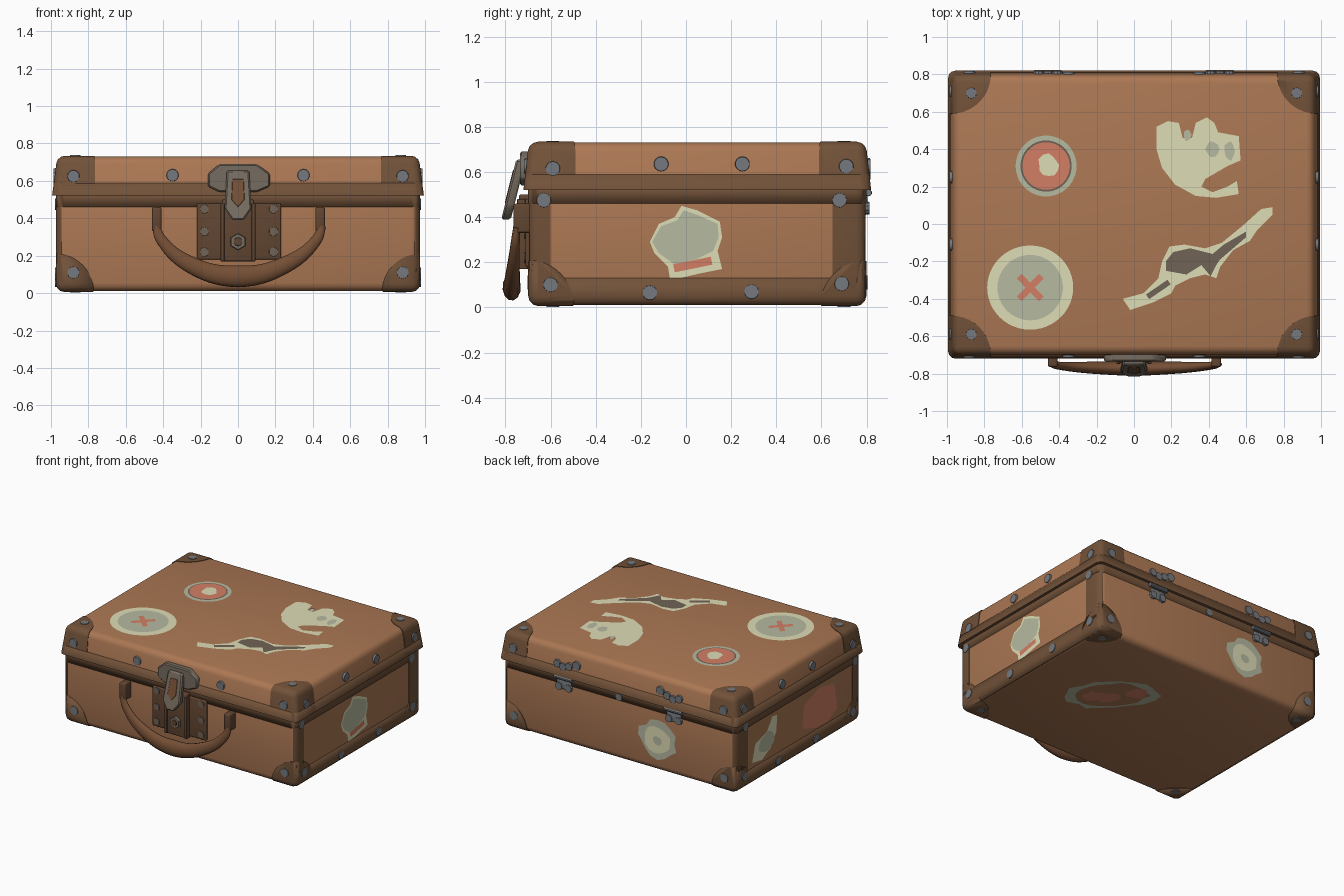
import bpy, bmesh, math, random
from mathutils import Vector, Matrix

if "Cube" in bpy.data.objects:
    bpy.data.objects.remove(bpy.data.objects["Cube"])

random.seed(4)
CY = 0.05                       # case centre in y (latch sticks out in front)


def srgb(r, g, b):
    lin = lambda c: c / 12.92 if c <= 0.04045 else ((c + 0.055) / 1.055) ** 2.4
    return (lin(r / 255), lin(g / 255), lin(b / 255), 1)


MATS = {}
for n, c in dict(tan_leather=(172, 120, 84), dark_leather=(114, 82, 57), rivet_grey=(117, 121, 126),
                 sage_paper=(182, 186, 160), cream_paper=(222, 221, 182), red_paper=(210, 127, 101),
                 charcoal_paper=(112, 99, 86), handle_brown=(117, 79, 53), latch_brown=(98, 70, 50),
                 latch_metal=(118, 108, 96)).items():
    MATS[n] = bpy.data.materials.new(n)
    MATS[n].diffuse_color = srgb(*c)


def finish(name, bm, mat, fix=True):
    if fix:
        bmesh.ops.recalc_face_normals(bm, faces=bm.faces)
    me = bpy.data.meshes.new(name)
    bm.to_mesh(me)
    bm.free()
    ob = bpy.data.objects.new(name, me)
    bpy.context.collection.objects.link(ob)
    me.materials.append(MATS[mat])
    bpy.ops.object.select_all(action='DESELECT')
    ob.select_set(True)
    bpy.context.view_layer.objects.active = ob
    bpy.ops.object.shade_smooth_by_angle(angle=math.radians(35))
    return ob


def tapered_box(name, mat, lo, hi, z0, z1, bevel, cx=0, cy=CY, g=0, sharp_base=False):
    """Rounded box with half sizes lo at the bottom and hi at the top, grown by g."""
    bm = bmesh.new()
    bmesh.ops.create_cube(bm, size=2)
    for v in bm.verts:
        h = hi if v.co.z > 0 else lo
        v.co = Vector((cx + v.co.x * (h[0] + g), cy + v.co.y * (h[1] + g), z1 + g if v.co.z > 0 else z0 - g))
    if bevel:
        edges = [e for e in bm.edges if not sharp_base or max(v.co.z for v in e.verts) > (z0 + z1) / 2]
        bmesh.ops.bevel(bm, geom=edges, offset=bevel, segments=3, profile=0.5, affect='EDGES')
    return finish(name, bm, mat)


def box(name, mat, x0, x1, y0, y1, z0, z1, bevel=0.008):
    h = ((x1 - x0) / 2, (y1 - y0) / 2)
    return tapered_box(name, mat, h, h, z0, z1, bevel, (x0 + x1) / 2, (y0 + y1) / 2)


def body(name, mat, g=0):
    return tapered_box(name, mat, (.97, .745), (.97, .745), .01, .62, .045, g=g)


def lid(name, mat, g=0):
    return tapered_box(name, mat, (.99, .766), (.962, .742), .525, .73, .04, g=g, sharp_base=True)


def trim(name, shell, cutters):
    """Thin dark leather skin: the grown shell kept only inside the cutter."""
    for i, cut in enumerate(cutters):
        ob = shell(name if not i else f"{name}_{i + 1}", 'dark_leather', .004)
        m = ob.modifiers.new('trim', 'BOOLEAN')
        m.operation, m.solver, m.object = 'INTERSECT', 'EXACT', cut
        bpy.ops.object.modifier_apply(modifier=m.name)
        bpy.data.objects.remove(cut)


def cyl(name, mat, p, axis, r, depth, n=14):
    bm = bmesh.new()
    rot = Vector(axis).to_track_quat('Z', 'Y').to_matrix().to_4x4()
    bmesh.ops.create_cone(bm, cap_ends=True, segments=n, radius1=r, radius2=r * .92, depth=depth,
                          matrix=Matrix.Translation(p) @ rot)
    return finish(name, bm, mat)


# case halves
body('case_body', 'tan_leather')
lid('case_lid', 'tan_leather')

# dark leather trims: bands, corners and side frames
trim('body_top_band', body, [box('c', 'tan_leather', -2, 2, -2, 2, .46, .56, 0)])
trim('lid_band', lid, [box('c', 'tan_leather', -2, 2, -2, 2, .4, .588, 0)])
for sx in (-1, 1):
    for sy in (-1, 1):
        x, y = sx * .975, CY + sy * .75
        trim('lid_corner', lid, [cyl('c', 'tan_leather', (x, y, 1), (0, 0, 1), .215, 1.4, 40)])
        bm = bmesh.new()
        bmesh.ops.create_uvsphere(bm, u_segments=40, v_segments=24, radius=.205,
                                  matrix=Matrix.Translation((x, y, 0.005)))
        trim('body_corner', body, [finish('c', bm, 'tan_leather')])
    a, b = sorted((sx * .945, sx * 1.2))
    trim('side_frame', body, [box('c', 'tan_leather', a, b, -2, 2, -1, .13, 0),
                              box('c', 'tan_leather', a, b, -2, -.6, -1, .5, 0),
                              box('c', 'tan_leather', a, b, .65, 2, -1, .5, 0)])

# rivets
R = .034
for sx in (-1, 1):
    for sy, yf in ((-1, -.695), (1, .795)):
        cyl('lid_rivet', 'rivet_grey', (sx * .88, yf + sy * .012, .625), (0, sy, 0), R, .02)
        cyl('body_rivet', 'rivet_grey', (sx * .88, yf, .11), (0, sy, 0), R, .016)
        cyl('lid_rivet', 'rivet_grey', (sx * .35, yf + sy * .01, .63), (0, sy, 0), R, .018)
    for y in (.7, -.59):
        cyl('top_rivet', 'rivet_grey', (sx * .87, y, .73), (0, 0, 1), R * .9, .016)
        cyl('bottom_rivet', 'rivet_grey', (sx * .87, y, .01), (0, 0, -1), R * .9, .016)
    for y, z in ((-.59, .615), (-.11, .635), (.25, .635), (.71, .625)):
        cyl('lid_side_rivet', 'rivet_grey', (sx * .977, y, z), (sx, 0, 0), R, .02)
    for y, z in ((-.63, .475), (.68, .475), (-.6, .1), (.69, .105), (-.16, .065), (.29, .07)):
        cyl('body_side_rivet', 'rivet_grey', (sx * .97, y, z), (sx, 0, 0), R, .016)

# back hinges
for hx in (-.46, .46):
    box('hinge_leaf', 'rivet_grey', hx - .06, hx + .06, .78, .805, .42, .49)
    cyl('hinge_barrel', 'rivet_grey', (hx, .808, .508), (1, 0, 0), .016, .15, 10)
    for dx, z in ((-.05, .61), (.05, .61), (0, .595)):
        cyl('hinge_lid_rivet', 'rivet_grey', (hx + dx, .809, z), (0, 1, 0), .03, .018, 10)
    for dx in (-.04, .04):
        cyl('hinge_leaf_rivet', 'rivet_grey', (hx + dx, .803, .44), (0, 1, 0), .03, .018, 10)
cyl('back_rivet', 'rivet_grey', (0, .797, .485), (0, 1, 0), .028, .016)


def prism(name, mat, pts, y0, y1, lean=0, ztop=0, bevel=.008):
    """Extrude an x-z outline in y; lean pushes lower points forward."""
    bm = bmesh.new()
    f = bm.faces.new([bm.verts.new((x, y0 - lean * (ztop - z), z)) for x, z in pts])
    ex = bmesh.ops.extrude_face_region(bm, geom=[f])
    for v in ex['geom']:
        if isinstance(v, bmesh.types.BMVert):
            v.co.y += y1 - y0
    bmesh.ops.bevel(bm, geom=bm.edges[:], offset=bevel, segments=1, affect='EDGES')
    return finish(name, bm, mat)


# front lock: lower plate, hasp, lid plate and tongue
box('lock_plate', 'latch_brown', -.22, .23, -.712, -.68, .18, .48)
box('lock_centre', 'latch_brown', -.085, .085, -.74, -.68, .17, .5)
for x in (-.18, .19):
    for z in (.22, .33, .45):
        cyl('lock_rivet', 'charcoal_paper', (x, -.71, z), (0, -1, 0), .026, .014, 10)
for x in (-.083, .083):
    box('lock_rail', 'latch_brown', x - .01, x + .01, -.748, -.7, .17, .48, .004)
cyl('lock_hex_bolt', 'latch_metal', (0, -.746, .275), (0, -1, 0), .046, .03, 6)
cyl('lock_bolt_head', 'latch_brown', (0, -.762, .275), (0, -1, 0), .024, .012, 10)
prism('lid_latch_plate', 'latch_metal', [(-.16, .57), (-.1, .54), (.1, .54), (.17, .57), (.17, .64), (.1, .69),
                                         (-.1, .69), (-.16, .64)], -.736, -.69)
tongue = [(-.06, .655), (.06, .655), (.072, .45), (.03, .39), (-.03, .39), (-.072, .45)]
prism('latch_tongue', 'latch_metal', tongue, -.752, -.71, .25, .655)
prism('tongue_inset', 'handle_brown', [(-.03, .61), (.03, .61), (.035, .5), (.0, .46), (-.035, .5)],
      -.766, -.75, .25, .61, .002)

# carrying handle: tapered bow hanging on two clips
cu = bpy.data.curves.new('handle', 'CURVE')
cu.dimensions, cu.bevel_depth, cu.bevel_resolution, cu.use_fill_caps = '3D', 1, 4, True
sp = cu.splines.new('BEZIER')
path = [(-.44, .36, .022), (-.41, .285, .03), (-.24, .145, .047), (0, .09, .06),
        (.24, .145, .047), (.42, .285, .03), (.45, .36, .022)]
sp.bezier_points.add(len(path) - 1)
for p, (x, z, r) in zip(sp.bezier_points, path):
    p.co = (x, -.12 * (.36 - z), z)
    p.radius = r
    p.handle_left_type = p.handle_right_type = 'AUTO'
cu.materials.append(MATS['handle_brown'])
handle = bpy.data.objects.new('handle', cu)
bpy.context.collection.objects.link(handle)
handle.location.y, handle.scale.y = -.75, .68
bpy.ops.object.select_all(action='DESELECT')
handle.select_set(True)
bpy.context.view_layer.objects.active = handle
bpy.ops.object.convert(target='MESH')
for x in (-.435, .44):
    box('handle_clip', 'latch_brown', x - .026, x + .026, -.765, -.68, .33, .46, .012)

# travel stickers: flat cut-outs laid on the case in layers
PLANES = {'top': (lambda u, v, h: (u, v, .73 + h), (0, 0, 1)),
          'bottom': (lambda u, v, h: (u, v, .01 - h), (0, 0, -1)),
          'right': (lambda u, v, h: (.97 + h, u, v), (1, 0, 0)),
          'left': (lambda u, v, h: (-.97 - h, u, v), (-1, 0, 0)),
          'back': (lambda u, v, h: (u, .795 + h, v), (0, 1, 0))}


def sticker(name, side, mat, pts, layer=0):
    place, out = PLANES[side]
    bm = bmesh.new()
    f = bm.faces.new([bm.verts.new(place(u, v, .003 + .0015 * layer)) for u, v in pts])
    f.normal_update()
    if f.normal.dot(Vector(out)) < 0:
        f.normal_flip()
    finish(name, bm, mat if mat in MATS else mat + '_paper', False)


def blob(cu, cv, ru, rv=None, n=48, jit=0.0, spin=0.0):
    pts, c, s = [], math.cos(spin), math.sin(spin)
    for i in range(n):
        t, k = i * math.tau / n, 1 + random.uniform(-jit, jit)
        a, b = ru * k * math.cos(t), (rv or ru) * k * math.sin(t)
        pts.append((cu + a * c - b * s, cv + a * s + b * c))
    return pts


def bar(cu, cv, half, w, ang):
    c, s = math.cos(ang), math.sin(ang)
    return [(cu + a * c - b * s, cv + a * s + b * c) for a, b in ((-half, -w), (half, -w), (half, w), (-half, w))]


for m, r, l in (('sage', .163, 0), ('charcoal', .137, 1), ('red', .127, 2)):
    sticker('small_round_sticker', 'top', m, blob(-.47, .31, r), l)
sticker('small_round_centre', 'top', 'cream', blob(-.455, .315, .055, n=12, jit=.2), 3)
sticker('large_round_sticker', 'top', 'cream', blob(-.555, -.34, .23, .225))
sticker('large_round_centre', 'top', 'sage', blob(-.555, -.34, .175), 1)
for a in (.8, -.8):
    sticker('cross_mark', 'top', 'red', bar(-.555, -.34, .085, .018, a), 2)
sticker('torn_sticker', 'top', 'cream', [
    (.12, .4), (.12, .52), (.18, .55), (.24, .54), (.26, .46), (.31, .46), (.33, .54), (.39, .57), (.43, .54),
    (.45, .49), (.56, .47), (.57, .34), (.5, .31), (.38, .24), (.36, .2), (.42, .17), (.5, .2), (.55, .23),
    (.56, .16), (.44, .14), (.33, .15), (.22, .21), (.15, .3)])
sticker('torn_sticker_spot', 'top', 'sage', blob(.42, .4, .035, .04, 10, .15), 1)
sticker('torn_sticker_spot', 'top', 'sage', blob(.51, .39, .03, .05, 10, .15), 1)
sticker('torn_sticker_spot', 'top', 'sage', blob(.285, .475, .02, .03, 10, .15), 1)
sticker('scrap_sticker', 'top', 'cream', [
    (-.06, -.4), (.05, -.37), (.13, -.29), (.15, -.2), (.19, -.12), (.27, -.11), (.38, -.13), (.47, -.1),
    (.58, -.01), (.68, .08), (.74, .09), (.74, .05), (.66, -.03), (.62, -.09), (.53, -.14), (.46, -.23),
    (.44, -.29), (.38, -.27), (.3, -.29), (.22, -.33), (.2, -.37), (.1, -.42), (-.02, -.46)])
sticker('scrap_print', 'top', 'charcoal', [
    (.17, -.2), (.21, -.15), (.3, -.13), (.42, -.16), (.48, -.11), (.6, -.04), (.6, -.07), (.46, -.19),
    (.44, -.22), (.41, -.28), (.36, -.22), (.28, -.27), (.17, -.25)], 1)
sticker('scrap_print', 'top', 'charcoal', bar(.13, -.35, .07, .015, .6), 1)

shield = [(-.16, .29), (-.12, .37), (-.05, .4), (-.02, .45), (.05, .43), (.15, .38), (.16, .31), (.14, .25),
          (.16, .17), (.06, .15), (-.07, .12), (-.08, .18), (-.14, .24)]
sticker('side_sticker', 'right', 'cream', shield)
sticker('side_sticker_face', 'right', 'sage', [(-.15, .29), (-.11, .36), (-.04, .385), (-.01, .43), (.05, .41),
        (.14, .37), (.145, .31), (.12, .25), (.05, .215), (-.05, .19), (-.12, .24)], 1)
sticker('side_sticker_bar', 'right', 'red', bar(.03, .19, .085, .018, .2), 2)

sticker('left_red_sticker', 'left', 'red', [(-.42, .2), (-.38, .4), (-.2, .43), (-.02, .37), (.0, .2), (-.15, .15),
                                            (-.3, .14)])
sticker('left_torn_sticker', 'left', 'cream', [(.3, .42), (.36, .43), (.42, .34), (.56, .3), (.6, .17), (.48, .15),
                                               (.38, .2), (.31, .3)])
sticker('left_torn_face', 'left', 'sage', blob(.43, .265, .09, .07, 14, .12), 1)
sticker('back_sticker', 'back', 'sage', blob(-.32, .25, .15, .14, 16, .15))
sticker('back_sticker_face', 'back', 'cream', blob(-.32, .24, .11, .1, 14, .1), 1)
sticker('back_sticker_centre', 'back', 'sage', blob(-.32, .24, .035, n=12, jit=.1), 2)
sticker('bottom_sticker', 'bottom', 'sage', blob(.32, .15, .32, .19, 20, .1, 2.32))
sticker('bottom_sticker_wear', 'bottom', 'tan_leather', blob(.32, .15, .25, .15, 20, .1, 2.32), 1)
for u, v in ((.41, .05), (.2, .27), (.32, .1)):
    sticker('bottom_sticker_mark', 'bottom', 'red', blob(u, v, .08, .06, 12, .2, 2.32), 2)

for m in bpy.data.materials:
    if m.users and not m.is_grease_pencil:
        m.use_nodes = True
        m.node_tree.nodes["Principled BSDF"].inputs["Base Color"].default_value = m.diffuse_color
